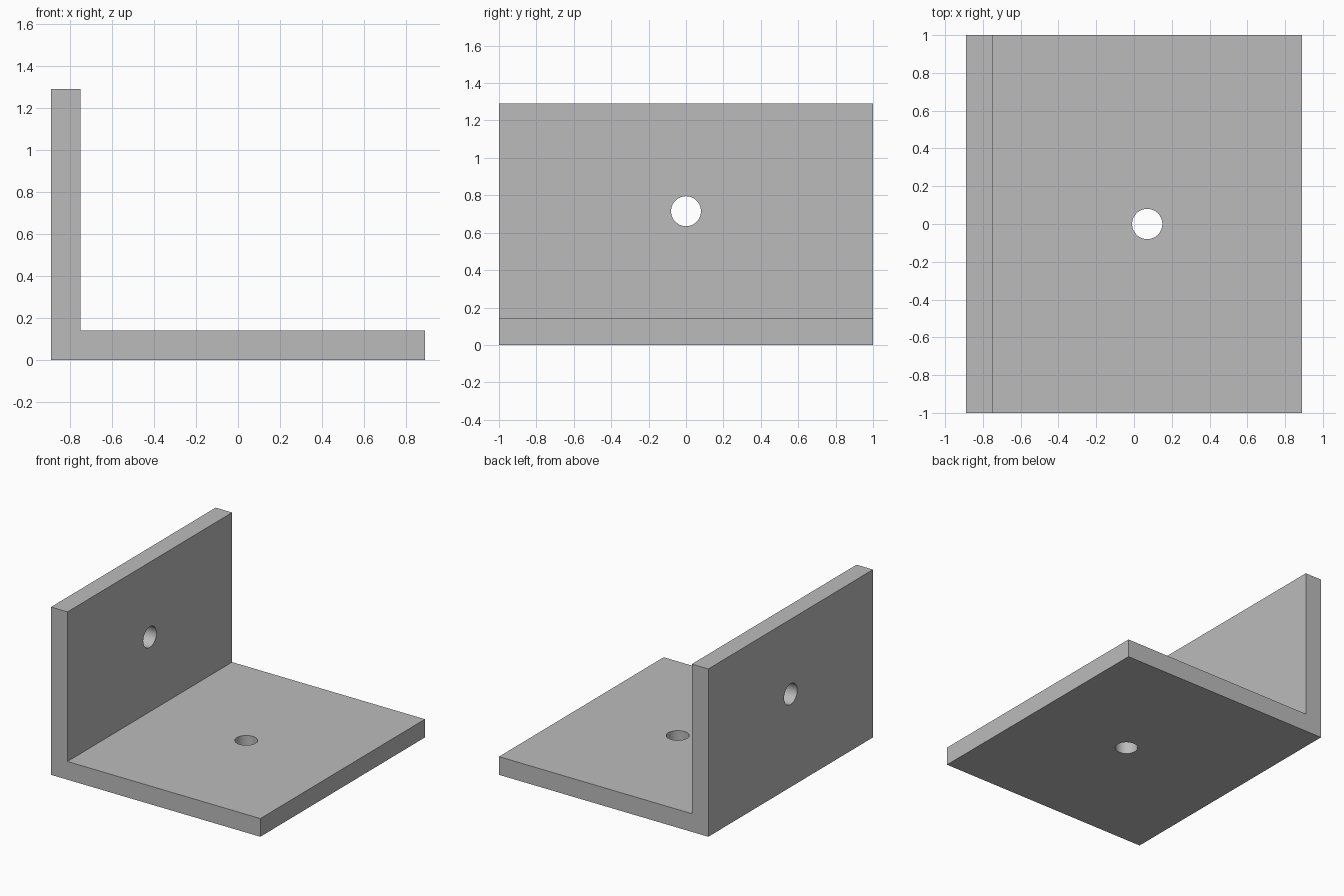
import bpy
import bmesh
from math import pi

cube = bpy.data.objects.get("Cube")
if cube:
    bpy.data.objects.remove(cube, do_unlink=True)

HALF_X, HALF_Y, HEIGHT = 0.89, 1.0, 1.29
THICK = 0.14
HOLE_RADIUS = 0.08

# Plain grey finish
grey = bpy.data.materials.new("light_grey")
grey.use_nodes = True
colour = (0.5, 0.5, 0.5, 1.0)
grey.diffuse_color = colour
grey.node_tree.nodes["Principled BSDF"].inputs["Base Color"].default_value = colour

# Bracket: L profile extruded along its width
inner = -HALF_X + THICK
profile = [(-HALF_X, 0), (HALF_X, 0), (HALF_X, THICK),
           (inner, THICK), (inner, HEIGHT), (-HALF_X, HEIGHT)]
bm = bmesh.new()
face = bm.faces.new([bm.verts.new((x, -HALF_Y, z)) for x, z in profile])
extruded = bmesh.ops.extrude_face_region(bm, geom=[face])["geom"]
moved = [v for v in extruded if isinstance(v, bmesh.types.BMVert)]
bmesh.ops.translate(bm, verts=moved, vec=(0, 2 * HALF_Y, 0))
bmesh.ops.recalc_face_normals(bm, faces=bm.faces)
mesh = bpy.data.meshes.new("angle_bracket")
bm.to_mesh(mesh)
bm.free()
mesh.materials.append(grey)
bracket = bpy.data.objects.new("angle_bracket", mesh)
bpy.context.collection.objects.link(bracket)


def drill(name, location, rotation):
    """Cut a round hole through the bracket."""
    bpy.ops.mesh.primitive_cylinder_add(
        vertices=64, radius=HOLE_RADIUS, depth=3 * THICK,
        location=location, rotation=rotation)
    cutter = bpy.context.object
    cutter.name = name
    cutter.hide_render = True
    cutter.data.materials.append(grey)
    cut = bracket.modifiers.new(name, 'BOOLEAN')
    cut.operation = 'DIFFERENCE'
    cut.solver = 'EXACT'
    cut.object = cutter
    bpy.ops.object.select_all(action='DESELECT')
    bracket.select_set(True)
    bpy.context.view_layer.objects.active = bracket
    bpy.ops.object.modifier_apply(modifier=name)
    bpy.data.objects.remove(cutter, do_unlink=True)


# One bolt hole centred in the clear area of each leg
drill("base_hole", ((inner + HALF_X) / 2, 0, THICK / 2), (0, 0, 0))
drill("wall_hole", (-HALF_X + THICK / 2, 0, (THICK + HEIGHT) / 2), (0, pi / 2, 0))

# Smooth hole walls, crisp plate edges
bpy.ops.object.shade_smooth_by_angle(angle=pi / 6)
